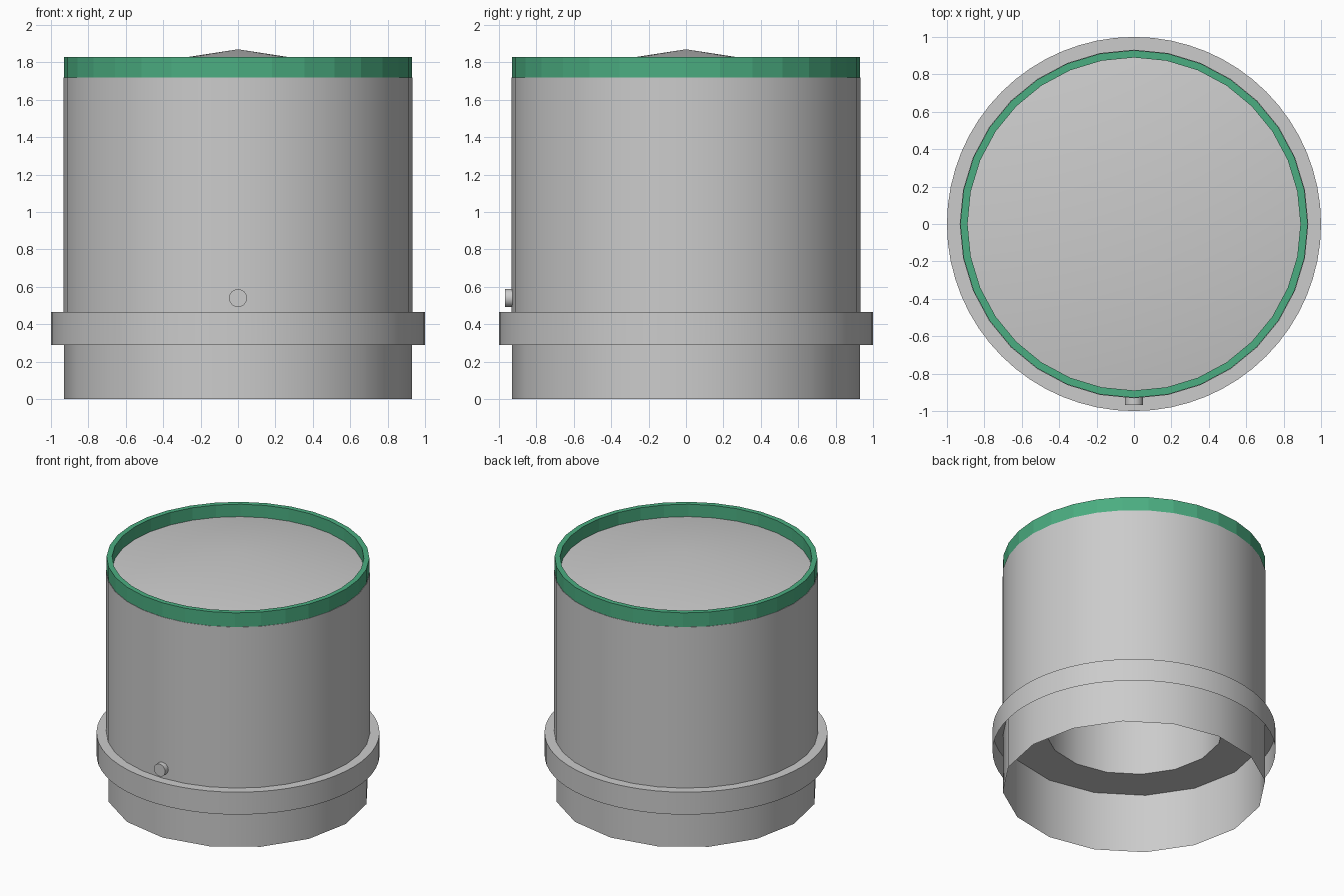
import bpy, math

if "Cube" in bpy.data.objects:
    bpy.data.objects.remove(bpy.data.objects["Cube"])


def lathe(name, profile, sides, smooth=True):
    """Spin a (radius, z) profile around the z axis; radius 0 makes a single tip."""
    verts, rings, faces = [], [], []
    for r, z in profile:
        n = 1 if r == 0 else sides
        rings.append([len(verts) + i for i in range(n)])
        for i in range(n):
            a = 2 * math.pi * i / sides
            verts.append((r * math.cos(a), r * math.sin(a), z))
    for lo, hi in zip(rings, rings[1:]):
        for i in range(sides):
            j = (i + 1) % sides
            quad = [lo[i % len(lo)], lo[j % len(lo)], hi[j % len(hi)], hi[i % len(hi)]]
            faces.append(list(dict.fromkeys(quad)))
    mesh = bpy.data.meshes.new(name)
    mesh.from_pydata(verts, [], faces)
    obj = bpy.data.objects.new(name, mesh)
    bpy.context.collection.objects.link(obj)
    if smooth:
        smooth_edges(obj)
    return obj


def smooth_edges(obj):
    bpy.ops.object.select_all(action='DESELECT')
    obj.select_set(True)
    bpy.context.view_layer.objects.active = obj
    bpy.ops.object.shade_smooth_by_angle(angle=math.radians(35))


green = bpy.data.materials.new("green")
green.diffuse_color = (0.07, 0.42, 0.22, 1)
green.use_nodes = True
green.node_tree.nodes["Principled BSDF"].inputs["Base Color"].default_value = green.diffuse_color

# Open lower skirt, sixteen sides
lathe("lower_skirt", [(0.93, 0), (0.93, 0.465)], 16)

# Projecting collar with its top shelf, open underneath
lathe("collar", [(1.0, 0.29), (1.0, 0.465), (0.90, 0.465)], 64)

# Ceiling of the skirt and the hollow core above it
lathe("inner_core", [(0.93, 0.464), (0.63, 0.464), (0.63, 1.70)], 16)

# Grey outer wall
lathe("outer_wall", [(0.932, 0.465), (0.932, 1.72), (0.928, 1.72)], 32)

# Green faceted tube that shows as the rim
tube = lathe("green_rim", [(0.929, 0.47), (0.929, 1.83), (0.89, 1.83), (0.89, 0.47)], 32, False)
tube.data.materials.append(green)

# Shallow conical lid inside the rim
lathe("lid", [(0.89, 1.733), (0, 1.87)], 32)

# Small stud on the front
bpy.ops.mesh.primitive_cylinder_add(vertices=24, radius=0.048, depth=0.06,
                                    location=(0, -0.937, 0.54),
                                    rotation=(math.pi / 2, 0, 0))
stud = bpy.context.object
stud.name = "front_stud"
smooth_edges(stud)
